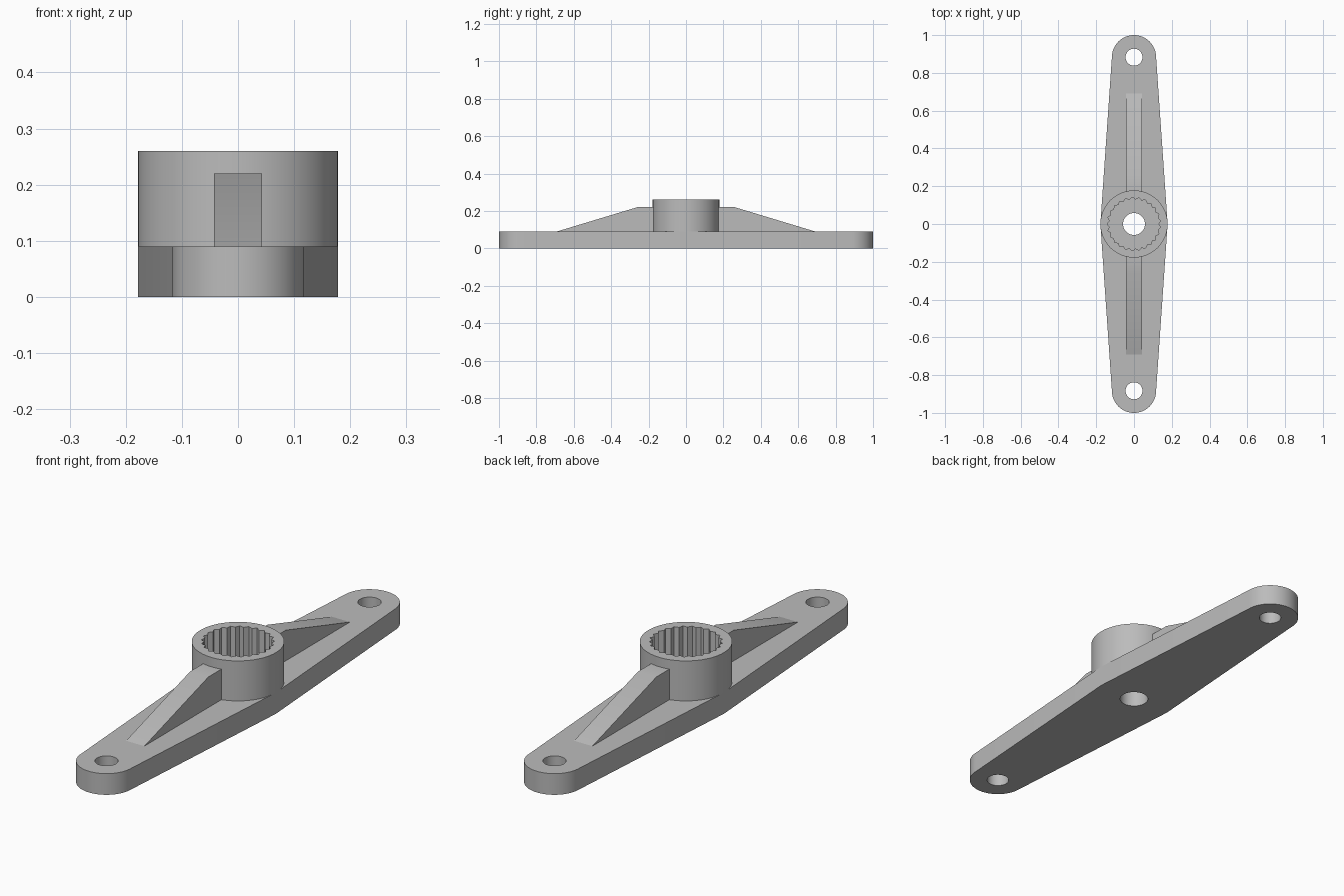
import bpy, bmesh
from math import sin, cos, pi, radians

cube = bpy.data.objects.get("Cube")
if cube:
    bpy.data.objects.remove(cube, do_unlink=True)

grey = bpy.data.materials.new("plain grey")
grey.use_nodes = True
COLOUR = (0.5, 0.5, 0.5, 1)
grey.diffuse_color = COLOUR
grey.node_tree.nodes["Principled BSDF"].inputs["Base Color"].default_value = COLOUR

BASE = 0.09      # plate thickness
HUB = 0.178      # hub radius
TIP = 0.117      # arm end radius
ARM = 1 - TIP    # arm hole distance


def arc(r, cy=0, start=0, sweep=2 * pi, n=64):
    """Points on an arc; the end point is left out for a full circle."""
    count = n if sweep >= 2 * pi else n + 1
    return [(r * cos(start + sweep * i / n), cy + r * sin(start + sweep * i / n))
            for i in range(count)]


def extruded(name, outlines, place, depth):
    """Fill the outlines (later ones are holes) and extrude them by depth."""
    bm = bmesh.new()
    edges = []
    for outline in outlines:
        verts = [bm.verts.new(place(u, v)) for u, v in outline]
        edges += [bm.edges.new((a, b)) for a, b in zip(verts, verts[1:] + verts[:1])]
    bmesh.ops.triangle_fill(bm, edges=edges, use_beauty=True)
    grown = bmesh.ops.extrude_face_region(bm, geom=bm.faces[:], use_keep_orig=True)["geom"]
    bmesh.ops.translate(bm, vec=depth, verts=[g for g in grown if isinstance(g, bmesh.types.BMVert)])
    bmesh.ops.recalc_face_normals(bm, faces=bm.faces[:])
    mesh = bpy.data.meshes.new(name)
    bm.to_mesh(mesh)
    bm.free()
    mesh.materials.append(grey)
    obj = bpy.data.objects.new(name, mesh)
    bpy.context.collection.objects.link(obj)
    bpy.ops.object.select_all(action='DESELECT')
    obj.select_set(True)
    bpy.context.view_layer.objects.active = obj
    bpy.ops.object.shade_smooth_by_angle(angle=radians(25))
    return obj


# Tapered double arm with round ends and three through holes
outline = ([(HUB, 0)] + arc(TIP, ARM, 0, pi, 32)
           + [(-HUB, 0)] + arc(TIP, -ARM, pi, pi, 32))
holes = [arc(0.058, n=48), arc(0.045, ARM, n=40), arc(0.045, -ARM, n=40)]
extruded("arm_plate", [outline] + holes, lambda u, v: (u, v, 0), (0, 0, BASE))

# Hub ring with a toothed socket
TEETH = 25
socket = []
for i in range(2 * TEETH):
    r = 0.142 if i % 2 else 0.130
    a = pi * i / TEETH
    socket.append((r * cos(a), r * sin(a)))
extruded("hub", [arc(HUB, n=96), socket], lambda u, v: (u, v, BASE), (0, 0, 0.26 - BASE))

# Sloping stiffening ribs on both arms
rib = [(0.165, BASE), (0.69, BASE), (0.26, 0.22), (0.165, 0.22)]
for side, name in ((-1, "front_rib"), (1, "back_rib")):
    extruded(name, [rib], lambda u, v: (-0.043, side * u, v), (0.086, 0, 0))
